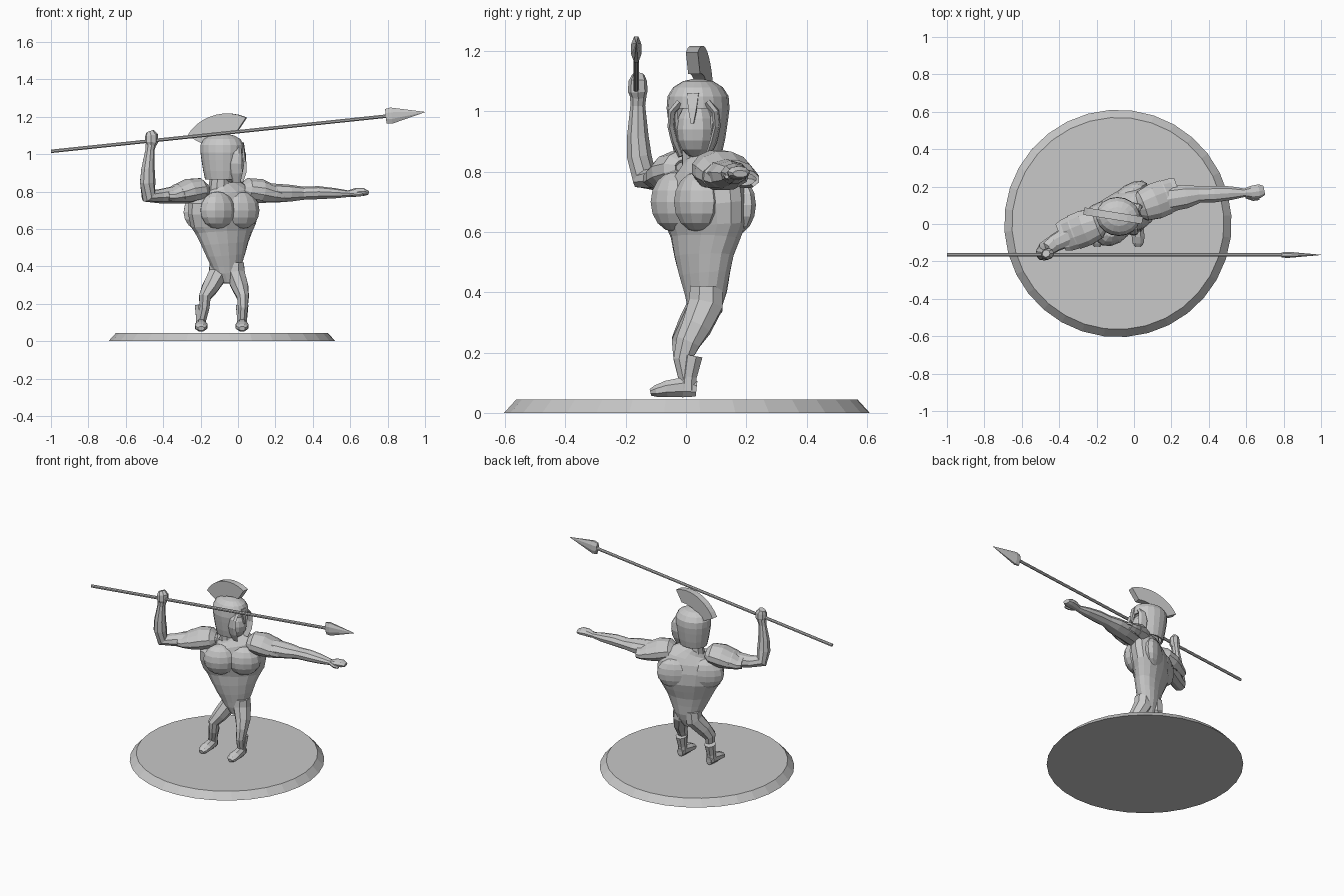
import bpy, bmesh, math
from mathutils import Vector, Matrix

if "Cube" in bpy.data.objects:
    bpy.data.objects.remove(bpy.data.objects["Cube"])

# One stone grey for the whole figure
grey = bpy.data.materials.new("stone grey")
grey.use_nodes = True
COLOUR = (0.58, 0.58, 0.58, 1)
grey.diffuse_color = COLOUR
grey.node_tree.nodes["Principled BSDF"].inputs["Base Color"].default_value = COLOUR

UP = Vector((0, 0, 1))
SHOULDER_TURN = math.radians(21)
CHEST_TURN = math.radians(31)
CHEST = Vector((-.075, .05, 0))


def finish(name, bm):
    bmesh.ops.recalc_face_normals(bm, faces=bm.faces)
    mesh = bpy.data.meshes.new(name)
    bm.to_mesh(mesh)
    bm.free()
    mesh.materials.append(grey)
    obj = bpy.data.objects.new(name, mesh)
    bpy.context.collection.objects.link(obj)
    return obj


def facing(turn):
    return Vector((math.sin(turn), -math.cos(turn), 0))


def at(turn, along, fwd, z):
    """Place a point in a frame turned about the chest."""
    across = Vector((math.cos(turn), math.sin(turn), 0))
    return CHEST + across * along + facing(turn) * fwd + UP * z


def loft(name, path, ref=facing(SHOULDER_TURN), sides=10, caps=True, drop=None, shell=0):
    """Skin oval rings (x, y, z, side radius, ref radius) along a path."""
    bm = bmesh.new()
    centres = [Vector(p[:3]) for p in path]
    last = len(path) - 1
    rings = []
    for i, (c, p) in enumerate(zip(centres, path)):
        t = (centres[min(i + 1, last)] - centres[max(i - 1, 0)]).normalized()
        b = (ref - t * ref.dot(t)).normalized()
        a = t.cross(b)
        ring = []
        for k in range(sides):
            ang = math.tau * (k + .5) / sides
            ring.append(bm.verts.new(c + a * p[3] * math.cos(ang) + b * p[4] * math.sin(ang)))
        rings.append(ring)
    for low, high in zip(rings, rings[1:]):
        for k in range(sides):
            n = (k + 1) % sides
            bm.faces.new((low[k], low[n], high[n], high[k]))
    if caps:
        bm.faces.new(rings[0])
        bm.faces.new(rings[-1])
    bmesh.ops.recalc_face_normals(bm, faces=bm.faces)
    if drop:
        doomed = [f for f in bm.faces if drop(f.calc_center_median())]
        bmesh.ops.delete(bm, geom=doomed, context="FACES")
    obj = finish(name, bm)
    if shell:
        mod = obj.modifiers.new("thickness", "SOLIDIFY")
        mod.thickness = shell
    return obj


def blob(name, centre, size, yaw=0.0):
    """Faceted ellipsoid."""
    bm = bmesh.new()
    bmesh.ops.create_uvsphere(bm, u_segments=12, v_segments=8, radius=1)
    obj = finish(name, bm)
    obj.location, obj.scale, obj.rotation_euler = centre, size, (0, 0, yaw)
    return obj


# Base disc
loft("base", [(-.086, .003, 0, .608, .608), (-.086, .003, .045, .567, .567)], sides=32)

# Torso, from groin to collar
loft("torso", [
    (-.06, .06, .31, .03, .04), (-.06, .062, .36, .07, .055),
    (-.062, .065, .4, .088, .064), (-.065, .062, .46, .115, .072),
    (-.07, .06, .52, .14, .08), (-.075, .065, .58, .17, .09),
    (-.078, .068, .62, .195, .1), (-.078, .06, .69, .212, .108),
    (-.078, .055, .75, .21, .1), (-.08, .052, .79, .175, .085),
    (-.09, .05, .82, .105, .065), (-.1, .045, .84, .065, .055)],
    ref=facing(CHEST_TURN), sides=16)
loft("neck", [(-.1, .045, .8, .06, .06), (-.09, .04, .92, .055, .055)])

# Chest, back and overlapping shoulder plates
for side, word in ((1, "left"), (-1, "right")):
    blob(word + "_pec", at(CHEST_TURN, side * .075, .058, .7), (.105, .07, .1), CHEST_TURN)
    blob(word + "_shoulder_blade", at(CHEST_TURN, side * .1, -.07, .69), (.11, .05, .1),
         CHEST_TURN)
    for part, plan in (
            ("upper", ((.1, .815, .03, .055), (.13, .81, .064, .085), (.2, .8, .07, .1),
                       (.26, .785, .056, .098))),
            ("lower", ((.2, .79, .06, .088), (.27, .785, .056, .094), (.31, .775, .04, .09),
                       (.34, .775, .036, .078)))):
        loft(f"{word}_{part}_shoulder_plate",
             [(*at(SHOULDER_TURN, side * u, 0, z), tall, deep) for u, z, tall, deep in plan],
             caps=False, sides=12, drop=lambda c: c.z < .75, shell=.012)

# Arm holding the spear
loft("right_arm", [
    (-.2, 0, .79, .055, .06), (-.32, -.05, .785, .05, .062), (-.42, -.1, .775, .038, .048),
    (-.478, -.138, .778, .043, .043), (-.484, -.155, .85, .043, .041),
    (-.482, -.16, .92, .037, .036), (-.472, -.16, 1.02, .025, .025),
    (-.465, -.158, 1.06, .03, .028)], sides=9)
loft("right_fist", [
    (-.465, -.158, 1.045, .026, .024), (-.462, -.16, 1.065, .036, .032),
    (-.462, -.16, 1.1, .036, .03), (-.47, -.158, 1.122, .022, .02)], sides=8)

# Outstretched arm, flat hand and thumb
loft("left_arm", [
    (.05, .1, .79, .055, .06), (.2, .135, .79, .052, .068), (.28, .147, .79, .046, .064),
    (.35, .158, .79, .036, .045), (.43, .16, .793, .036, .045), (.52, .165, .79, .028, .037),
    (.59, .167, .788, .018, .023), (.63, .17, .795, .024, .035),
    (.67, .175, .797, .022, .038), (.695, .18, .793, .012, .026)], sides=9)
loft("left_thumb", [(.6, .15, .79, .012, .014), (.64, .135, .785, .012, .012),
                    (.67, .135, .783, .007, .007)], sides=6)

# Legs, boots and feet
SOUTH = Vector((0, -1, 0))
for word, hip, knee, shin, ankle, bend in (("left", -.015, .013, .026, .022, .035),
                                           ("right", -.105, -.15, -.178, -.197, .02)):
    loft(word + "_leg", [
        (hip, .068, .42, .05, .058), (hip, .066, .36, .056, .062),
        (knee, bend, .285, .047, .052), (shin, bend - .028, .235, .034, .044),
        (shin, -.01, .18, .028, .034), (ankle, .005, .1, .025, .028)], ref=SOUTH, sides=8)
    loft(word + "_boot", [
        (ankle, .005, .075, .03, .033), (ankle, .008, .12, .029, .03),
        (ankle, .02, .19, .036, .038)], ref=SOUTH, sides=8)
    loft(word + "_foot", [
        (ankle, .035, .08, .022, .028), (ankle, -.01, .085, .031, .036),
        (ankle, -.065, .08, .037, .029), (ankle, -.1, .072, .033, .021),
        (ankle, -.118, .068, .018, .012)], ref=UP, sides=8)

# Head group is built facing +x about its own axis, then turned a little
HEAD = Vector((-.085, .04, 0))
LOOK = Matrix.Translation(HEAD) @ Matrix.Rotation(math.radians(-9), 4, "Z")
EAST = Vector((1, 0, 0))


def face_gap(c):
    return c.z < 1.01 and abs(math.atan2(c.y, c.x)) < math.radians(42)


helmet = loft("helmet", [
    (0, 0, .865, .08, .092), (0, 0, .91, .09, .102), (0, 0, .97, .099, .112),
    (0, 0, 1.01, .104, .117), (0, 0, 1.05, .101, .117), (0, 0, 1.08, .082, .1),
    (0, 0, 1.1, .05, .065), (0, 0, 1.108, .015, .02)], ref=EAST, sides=18,
    drop=lambda c: face_gap(c) or c.z < .87, shell=.012)
face = blob("face", (.038, 0, .94), (.08, .068, .095))
nose = loft("nose_guard", [(.108, 0, 1.06, .028, .01), (.116, 0, 1.01, .02, .01),
                           (.122, 0, .96, .007, .007)], ref=EAST, sides=4)
head_parts = [helmet, face, nose]
for sign, word in ((1, "left"), (-1, "right")):
    head_parts.append(loft(word + "_cheek_guard", [
        (.09, sign * .045, 1.03, .014, .022), (.09, sign * .072, 1, .012, .028),
        (.085, sign * .077, .95, .011, .034), (.085, sign * .065, .9, .011, .036),
        (.085, sign * .045, .85, .008, .022)], ref=EAST, sides=6))

# Fan shaped crest
bm = bmesh.new()
STEPS = 9
arcs = [[], []]
for i in range(STEPS + 1):
    f = i / STEPS
    ang = math.radians(56 + 96 * f)
    inner = .1 + .05 * (1 - f) ** 3 + .01 * f
    outer = .236 - .026 * f - .012 * math.sin(math.pi * f)
    for row, r in zip(arcs, (inner, outer)):
        row.append(bm.verts.new((r * math.cos(ang), -.02, 1 + r * math.sin(ang))))
fan = [bm.faces.new((arcs[0][i], arcs[0][i + 1], arcs[1][i + 1], arcs[1][i]))
       for i in range(STEPS)]
swept = bmesh.ops.extrude_face_region(bm, geom=fan)["geom"]
bmesh.ops.translate(bm, verts=[v for v in swept if isinstance(v, bmesh.types.BMVert)],
                    vec=(0, .04, 0))
head_parts.append(finish("crest", bm))
for part in head_parts:
    part.matrix_world = LOOK @ Matrix.LocRotScale(part.location, None, part.scale)

# Spear shaft and flattened point
loft("spear_shaft", [(-1, -.165, 1.015, .01, .01), (.83, -.165, 1.207, .01, .01)],
     ref=UP, sides=8)
loft("spear_point", [(.79, -.165, 1.203, .014, .042), (.82, -.165, 1.206, .018, .047),
                     (1, -.165, 1.225, .001, .001)], ref=UP, sides=8)
